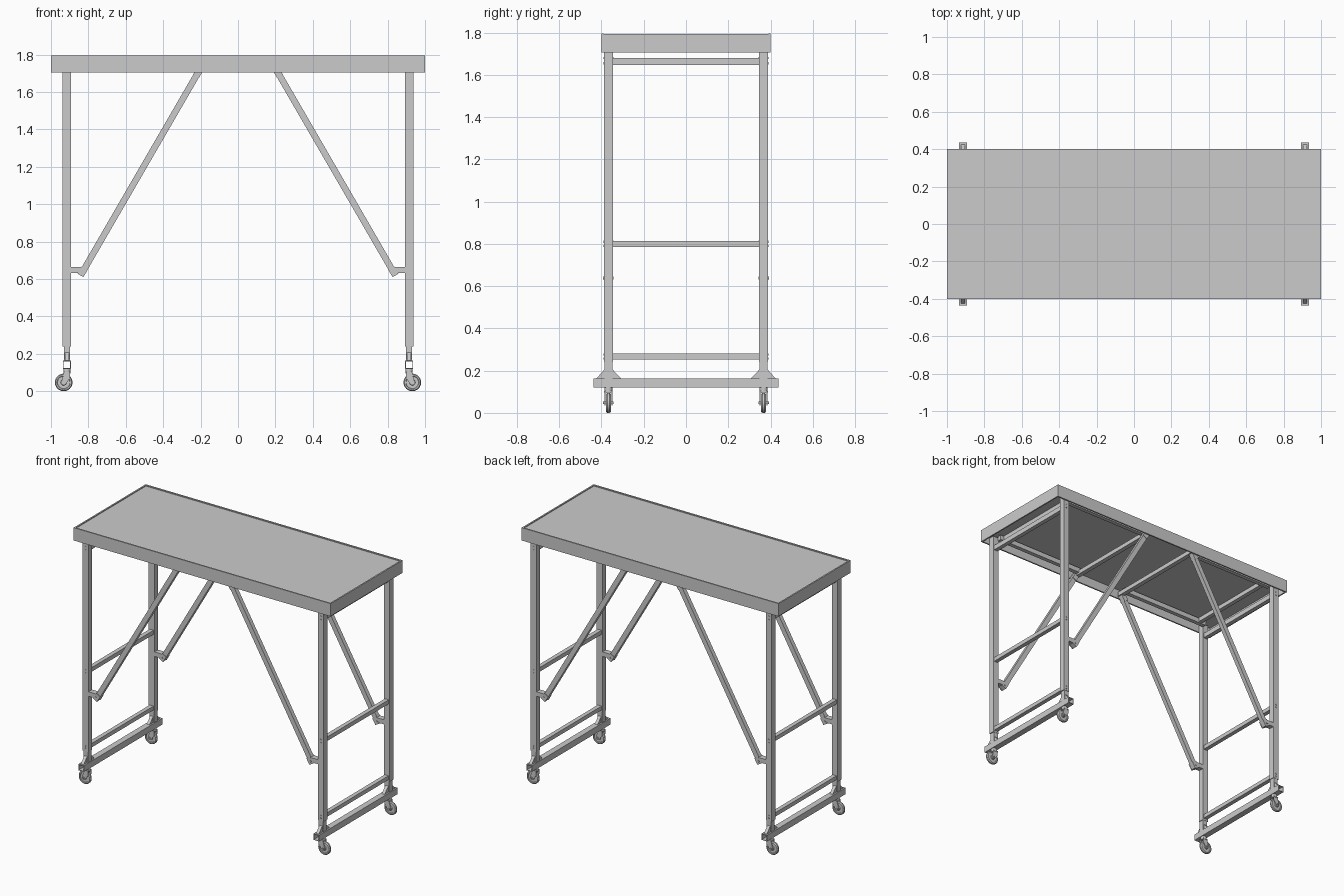
import bpy, bmesh, math
from mathutils import Vector, Matrix

if "Cube" in bpy.data.objects:
    bpy.data.objects.remove(bpy.data.objects["Cube"])


def finish(name, bm, smooth=False):
    bmesh.ops.recalc_face_normals(bm, faces=bm.faces)
    me = bpy.data.meshes.new(name)
    bm.to_mesh(me)
    bm.free()
    ob = bpy.data.objects.new(name, me)
    bpy.context.collection.objects.link(ob)
    if smooth:
        bpy.ops.object.select_all(action='DESELECT')
        ob.select_set(True)
        bpy.context.view_layer.objects.active = ob
        bpy.ops.object.shade_smooth_by_angle(angle=math.radians(35))
    return ob


def box(name, center, size):
    bm = bmesh.new()
    m = Matrix.Translation(center) @ Matrix.Diagonal((*size, 1))
    bmesh.ops.create_cube(bm, size=1, matrix=m)
    return finish(name, bm)


def prism(name, pts, axis, a, b):
    """Extrude a profile along x (pts are y,z) or y (pts are x,z)."""
    bm = bmesh.new()
    vs = [bm.verts.new((a, p, q) if axis == 'x' else (p, a, q)) for p, q in pts]
    f = bm.faces.new(vs)
    ext = bmesh.ops.extrude_face_region(bm, geom=[f])['geom']
    d = Vector((b - a, 0, 0) if axis == 'x' else (0, b - a, 0))
    bmesh.ops.translate(bm, vec=d, verts=[v for v in ext if isinstance(v, bmesh.types.BMVert)])
    return finish(name, bm)


def lathe_y(name, center, profile, n=32):
    """Revolve closed (radius, offset) profile around the y axis."""
    bm = bmesh.new()
    rings = []
    for i in range(n):
        a = 2 * math.pi * i / n
        rings.append([bm.verts.new((center[0] + r * math.cos(a), center[1] + o,
                                    center[2] + r * math.sin(a))) for r, o in profile])
    k = len(profile)
    for i in range(n):
        p, q = rings[i], rings[(i + 1) % n]
        for j in range(k):
            bm.faces.new((p[j], q[j], q[(j + 1) % k], p[(j + 1) % k]))
    return finish(name, bm, True)


def cyl(name, center, r, depth, axis='z', n=16):
    bm = bmesh.new()
    rot = Matrix.Rotation(math.pi / 2, 4, 'X') if axis == 'y' else Matrix()
    bmesh.ops.create_cone(bm, cap_ends=True, segments=n, radius1=r, radius2=r, depth=depth,
                          matrix=Matrix.Translation(center) @ rot)
    return finish(name, bm, True)


def bar(name, a, b, w, d):
    """Square bar from a to b in the xz plane, w across and d deep in y."""
    (ax, ay, az), (bx, by, bz) = a, b
    t = Vector((bx - ax, bz - az)).normalized() * (w / 2)
    n = (-t.y, t.x)
    pts = [(ax + n[0], az + n[1]), (bx + n[0], bz + n[1]),
           (bx - n[0], bz - n[1]), (ax - n[0], az - n[1])]
    return prism(name, pts, 'y', ay - d / 2, ay + d / 2)


LX, LY = 0.915, 0.367

# Table top: panel inside a thin raised rim
box("table_panel", (0, 0, 1.779), (1.98, 0.784, 0.018))
for s in (-1, 1):
    box("long_apron", (0, s * 0.395, 1.75), (2.0, 0.01, 0.09))
    box("end_apron", (s * 0.995, 0, 1.75), (0.01, 0.78, 0.088))

for sx in (-1, 1):
    x = sx * LX
    # Folding frame under the top
    box("brace_crossbar", (sx * 0.195, 0, 1.73), (0.032, 0.76, 0.03))
    box("top_inner_crossbar", (sx * 0.85, 0, 1.75), (0.03, 0.66, 0.03))
    # Ladder rungs
    for z, h in ((0.267, 0.028), (0.80, 0.029), (1.663, 0.034)):
        box("rung", (x, 0, z), (0.03, 0.70, h))
    # Foot rail: hollow tube with open ends
    for s in (-1, 1):
        box("foot_rail_side", (x + s * 0.0195, 0, 0.141), (0.004, 0.874, 0.044))
        box("foot_rail_face", (x, 0, 0.141 + s * 0.02), (0.036, 0.874, 0.004))

    for sy in (-1, 1):
        y = sy * LY
        # Leg with a telescoping lower post
        box("leg", (x, y, 0.995), (0.045, 0.041, 1.51))
        box("lower_post", (x + sx * -0.001, y, 0.205), (0.034, 0.037, 0.09))
        # Gussets bracing the post on the foot rail
        for d, reach in ((1, 0.058), (-1, 0.061)):
            prism("gusset", [(y + sy * d * 0.015, 0.162), (y + sy * d * reach, 0.162),
                             (y + sy * d * 0.015, 0.210)], 'x', x - 0.011, x + 0.011)
        # Long rail under the panel
        box("under_rail", (sx * 0.545, sy * 0.335, 1.745), (0.70, 0.03, 0.034))
        # Diagonal brace with its hook bracket on the leg
        bar("brace", (sx * 0.84, y, 0.622), (sx * 0.198, y, 1.73), 0.034, 0.03)
        box("brace_bracket", (sx * 0.862, y, 0.648), (0.066, 0.040, 0.032))
        for s in (-1, 1):
            bar("brace_foot_cheek", (sx * 0.842, y + s * 0.018, 0.619),
                (sx * 0.818, y + s * 0.018, 0.66), 0.036, 0.005)
            bar("brace_head_cheek", (sx * 0.226, y + s * 0.017, 1.682),
                (sx * 0.198, y + s * 0.017, 1.73), 0.036, 0.004)
        cyl("brace_pin", (sx * 0.835, y, 0.638), 0.007, 0.05, 'y')
        # Bolts through the leg at each rung
        for z in (0.257, 0.277, 0.79, 0.81, 1.655, 1.68):
            cyl("leg_bolt", (x, y, z), 0.005, 0.048, 'y', 10)
        # Caster: swivel, fork, axle and wheel
        wx, wz = sx * 0.932, 0.047
        cyl("caster_swivel", (x, y, 0.108), 0.019, 0.024)
        box("fork_crown", (x, y, 0.099), (0.036, 0.040, 0.008))
        fork = [(x + sx * 0.016, 0.10), (x - sx * 0.018, 0.10), (x - sx * 0.018, 0.072),
                (wx - sx * 0.008, 0.034), (wx + sx * 0.010, 0.036), (wx + sx * 0.011, 0.054)]
        for s in (-1, 1):
            prism("fork_cheek", fork, 'y', y + s * 0.014, y + s * 0.018)
        cyl("axle", (wx, y, wz), 0.006, 0.050, 'y', 12)
        lathe_y("wheel", (wx, y, wz),
                [(0.004, -0.012), (0.014, -0.012), (0.016, -0.006), (0.033, -0.006),
                 (0.035, -0.011), (0.042, -0.011), (0.047, -0.005), (0.047, 0.005),
                 (0.042, 0.011), (0.035, 0.011), (0.033, 0.006), (0.016, 0.006),
                 (0.014, 0.012), (0.004, 0.012)])
